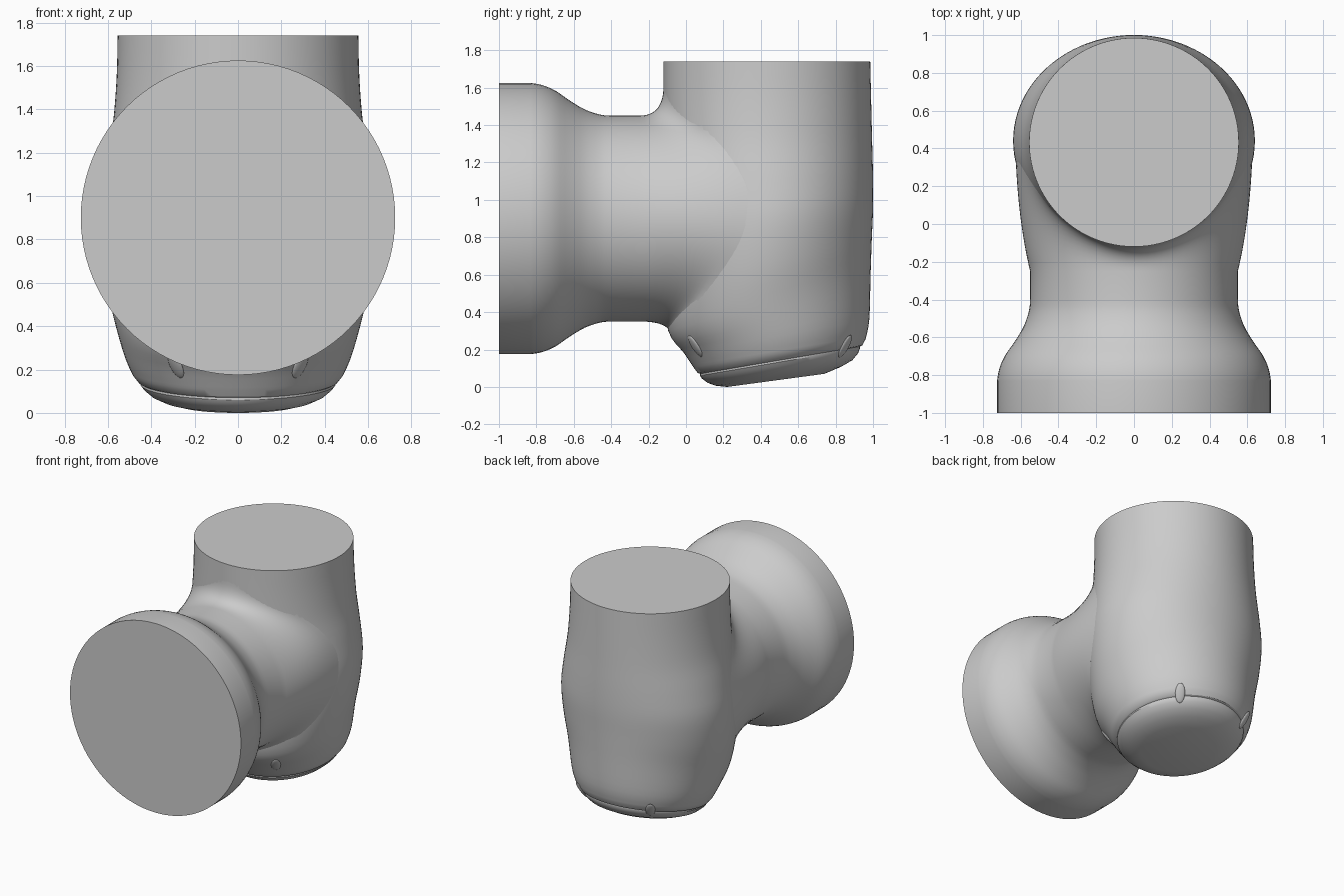
import bpy, bmesh, math
from mathutils import Vector
from mathutils.bvhtree import BVHTree

if "Cube" in bpy.data.objects:
    bpy.data.objects.remove(bpy.data.objects["Cube"])

SEG = 96


def finish(name, bm):
    bmesh.ops.recalc_face_normals(bm, faces=bm.faces)
    me = bpy.data.meshes.new(name)
    bm.to_mesh(me)
    ob = bpy.data.objects.new(name, me)
    bpy.context.collection.objects.link(ob)
    bpy.ops.object.select_all(action='DESELECT')
    ob.select_set(True)
    bpy.context.view_layer.objects.active = ob
    bpy.ops.object.shade_smooth_by_angle(angle=math.radians(32))
    return ob


def loft(rings):
    """Skin a list of closed rings and cap both ends with fans."""
    bm = bmesh.new()
    rows = [[bm.verts.new(p) for p in r] for r in rings]
    for a, b in zip(rows, rows[1:]):
        for i in range(SEG):
            j = (i + 1) % SEG
            bm.faces.new((a[i], a[j], b[j], b[i]))
    for row in (rows[0], rows[-1]):
        c = bm.verts.new(sum((v.co for v in row), Vector()) / SEG)
        for i in range(SEG):
            bm.faces.new((row[i], row[(i + 1) % SEG], c))
    return bm


def catmull(pts, steps):
    """Smooth a list of number tuples."""
    p = [pts[0]] + pts + [pts[-1]]
    out = []
    for k in range(1, len(p) - 2):
        for s in range(steps):
            t = s / steps
            out.append(tuple(
                0.5 * (2 * b + (c - a) * t + (2 * a - 5 * b + 4 * c - d) * t * t
                       + (3 * b - a - 3 * c + d) * t ** 3)
                for a, b, c, d in zip(*p[k - 1:k + 3])))
    return out + [pts[-1]]


# Upright housing: tilting oval rings (front y, front z, back y, back z, half width)
upper = [
    (-.12, 1.74, .985, 1.74, .555), (-.12, 1.55, .99, 1.53, .56),
    (-.12, 1.33, .995, 1.32, .578), (-.12, 1.10, 1.0, 1.12, .615),
    (-.12, .85, 1.0, .95, .64), (-.12, .55, .993, .78, .622),
    (-.095, .30, .987, .60, .575), (-.01, .18, .98, .36, .525),
    (.04, .105, .96, .255, .487)]
lower = [
    (.062, .075, .942, .222, .462), (.075, .07, .93, .216, .45),
    (.075, .06, .93, .206, .45), (.085, .045, .92, .18, .435),
    (.115, .022, .89, .143, .40), (.16, .006, .83, .108, .345),
    (.22, .0, .74, .07, .27)]


def oval(yf, zf, yb, zb, w):
    out = []
    for i in range(SEG):
        a = 2 * math.pi * i / SEG
        k = math.cos(a) / 2
        out.append(Vector((w * math.sin(a), (yf + yb) / 2 - (yb - yf) * k,
                           (zf + zb) / 2 - (zb - zf) * k)))
    return out


bm = loft([oval(*r) for r in catmull(upper, 4) + lower])
bm.normal_update()
surface = BVHTree.FromBMesh(bm)
finish("upright_housing", bm)

# Side flange and neck: turned about y, then flared onto the housing surface
ZC = 0.90
profile = [(-1, .725), (-.83, .725)] + catmull(
    [(-.83, .725), (-.77, .714), (-.70, .685), (-.62, .63), (-.54, .583),
     (-.46, .556), (-.40, .55)], 3)[1:] + [(-.25, .55)]
angles = [2 * math.pi * i / SEG for i in range(SEG)]
rings = [[Vector((r * math.sin(a), y, ZC + r * math.cos(a))) for a in angles]
         for y, r in profile]


def flare_curve(a):
    s, c = math.sin(a), math.cos(a)
    start = Vector((.55 * s, -.25, ZC + .55 * c))
    x, z = .625 * s, ZC + (.71 if c > 0 else .625) * c
    hit = surface.ray_cast(Vector((x, -3, z)), Vector((0, 1, 0)))[0]
    end = hit or surface.find_nearest(Vector((x, .3, z)))[0]
    bend = s * s
    ctrl = Vector((start.x + .06 * s * abs(s) ** 2,
                   end.y * (1 - bend), start.z))
    return start, ctrl, end


curves = [flare_curve(a) for a in angles]
for k in range(1, 13):
    t = k / 12
    rings.append([p * (1 - t) ** 2 + q * 2 * t * (1 - t) + e * t * t
                  for p, q, e in curves])
# Tuck the end inside the housing
core = Vector((0, .43, ZC))
rings.append([e.lerp(core, .15) for p, q, e in curves])
finish("side_neck_flange", loft(rings))

# Four small oval plugs around the bottom cap
for side, tag in ((-1, "left"), (1, "right")):
    for y, z, place in ((.03, .20, "front"), (.86, .21, "back")):
        pos, normal, _, _ = surface.find_nearest(Vector((side * .30, y, z)))
        plug = bmesh.new()
        bmesh.ops.create_uvsphere(plug, u_segments=20, v_segments=12, radius=1)
        up = (Vector((0, 0, 1)) - normal * normal.z).normalized()
        across = up.cross(normal)
        for v in plug.verts:
            v.co = pos + across * v.co.x * .034 + normal * v.co.y * .012 + up * v.co.z * .07
        finish(f"cap_plug_{place}_{tag}", plug)
